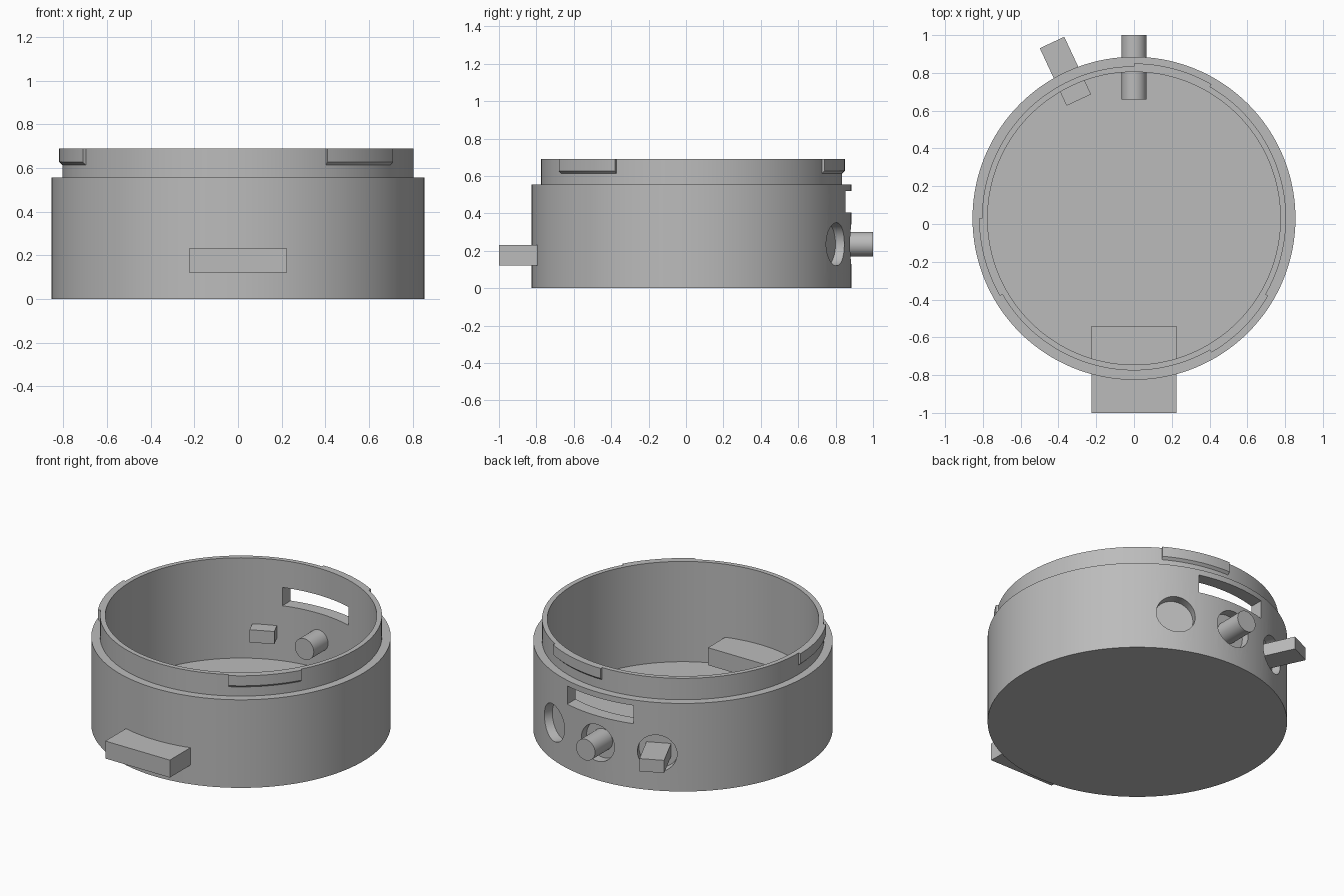
import bpy, bmesh, math
from mathutils import Matrix, Vector

if "Cube" in bpy.data.objects:
    bpy.data.objects.remove(bpy.data.objects["Cube"])

CY = 0.03            # y of the round body's axis
SEG = 144

grey = bpy.data.materials.new("plain grey")
grey.diffuse_color = (0.5, 0.5, 0.5, 1)
grey.use_nodes = True
grey.node_tree.nodes["Principled BSDF"].inputs["Base Color"].default_value = grey.diffuse_color


def finish(name, bm):
    bmesh.ops.recalc_face_normals(bm, faces=bm.faces)
    me = bpy.data.meshes.new(name)
    bm.to_mesh(me)
    bm.free()
    me.materials.append(grey)
    ob = bpy.data.objects.new(name, me)
    bpy.context.collection.objects.link(ob)
    return ob


def smooth(ob):
    bpy.ops.object.select_all(action='DESELECT')
    ob.select_set(True)
    bpy.context.view_layer.objects.active = ob
    bpy.ops.object.shade_smooth_by_angle(angle=math.radians(30))


def radial(deg, r, z):
    """Frame whose local x points outward from the axis at an angle."""
    a = math.radians(deg)
    return (Matrix.Translation((r * math.cos(a), CY + r * math.sin(a), z))
            @ Matrix.Rotation(a, 4, 'Z'))


def block(name, deg, r0, r1, width, z0, z1):
    bm = bmesh.new()
    m = radial(deg, (r0 + r1) / 2, (z0 + z1) / 2)
    bmesh.ops.create_cube(bm, size=1, matrix=m @ Matrix.Diagonal((r1 - r0, width, z1 - z0, 1)))
    return finish(name, bm)


def rod(name, deg, r0, r1, radius, z):
    bm = bmesh.new()
    m = radial(deg, (r0 + r1) / 2, z) @ Matrix.Rotation(math.pi / 2, 4, 'Y')
    bmesh.ops.create_cone(bm, cap_ends=True, segments=64, radius1=radius,
                          radius2=radius, depth=r1 - r0, matrix=m)
    return finish(name, bm)


def sweep(name, profile, start, end, steps):
    """Turn a closed (r, z) profile about the body axis."""
    bm = bmesh.new()
    rings = []
    for i in range(steps + 1):
        a = math.radians(start + (end - start) * i / steps)
        rings.append([bm.verts.new((r * math.cos(a), CY + r * math.sin(a), z))
                      for r, z in profile])
    n = len(profile)
    for A, B in zip(rings, rings[1:]):
        for j in range(n):
            k = (j + 1) % n
            bm.faces.new((A[j], B[j], B[k], A[k]))
    bm.faces.new(rings[0])
    bm.faces.new(rings[-1])
    return finish(name, bm)


# Cup body with stepped neck and closed floor
bm = bmesh.new()
profile = [(0.855, 0), (0.855, 0.555), (0.805, 0.555), (0.805, 0.69),
           (0.775, 0.69), (0.775, 0.058)]
loops = [[bm.verts.new((r * math.cos(2 * math.pi * i / SEG),
                        CY + r * math.sin(2 * math.pi * i / SEG), z))
          for i in range(SEG)] for r, z in profile]
for A, B in zip(loops, loops[1:]):
    for i in range(SEG):
        k = (i + 1) % SEG
        bm.faces.new((A[i], A[k], B[k], B[i]))
bm.faces.new(loops[0])
bm.faces.new(loops[-1])
body = finish("cup_body", bm)

# Back window and three blind round pockets
cutters = [block("window_cutter", 90, 0.6, 1.0, 0.46, 0.405, 0.52)]
cutters += [rod("pocket_cutter", d, 0.795, 1.0, 0.115, 0.235) for d in (65, 90, 115)]
bpy.context.view_layer.objects.active = body
for c in cutters:
    c.hide_render = True
    mod = body.modifiers.new("cut", 'BOOLEAN')
    mod.operation = 'DIFFERENCE'
    mod.solver = 'EXACT'
    mod.object = c
    bpy.ops.object.modifier_apply(modifier=mod.name)
for c in cutters:
    bpy.data.objects.remove(c)
smooth(body)

# Three locking tabs around the neck, with sloped undersides
for start in (-60, 60, 180):
    smooth(sweep("locking_tab", [(0.804, 0.612), (0.82, 0.627), (0.82, 0.69), (0.804, 0.69)],
                 start, start + 30, 12))

# Parts passing through the wall
block("front_bar", -90, 0.57, 1.03, 0.45, 0.12, 0.23)
block("back_side_bar", 115, 0.691, 1.027, 0.143, 0.195, 0.275)
smooth(rod("back_rod", 90, 0.63, 0.97, 0.066, 0.235))
